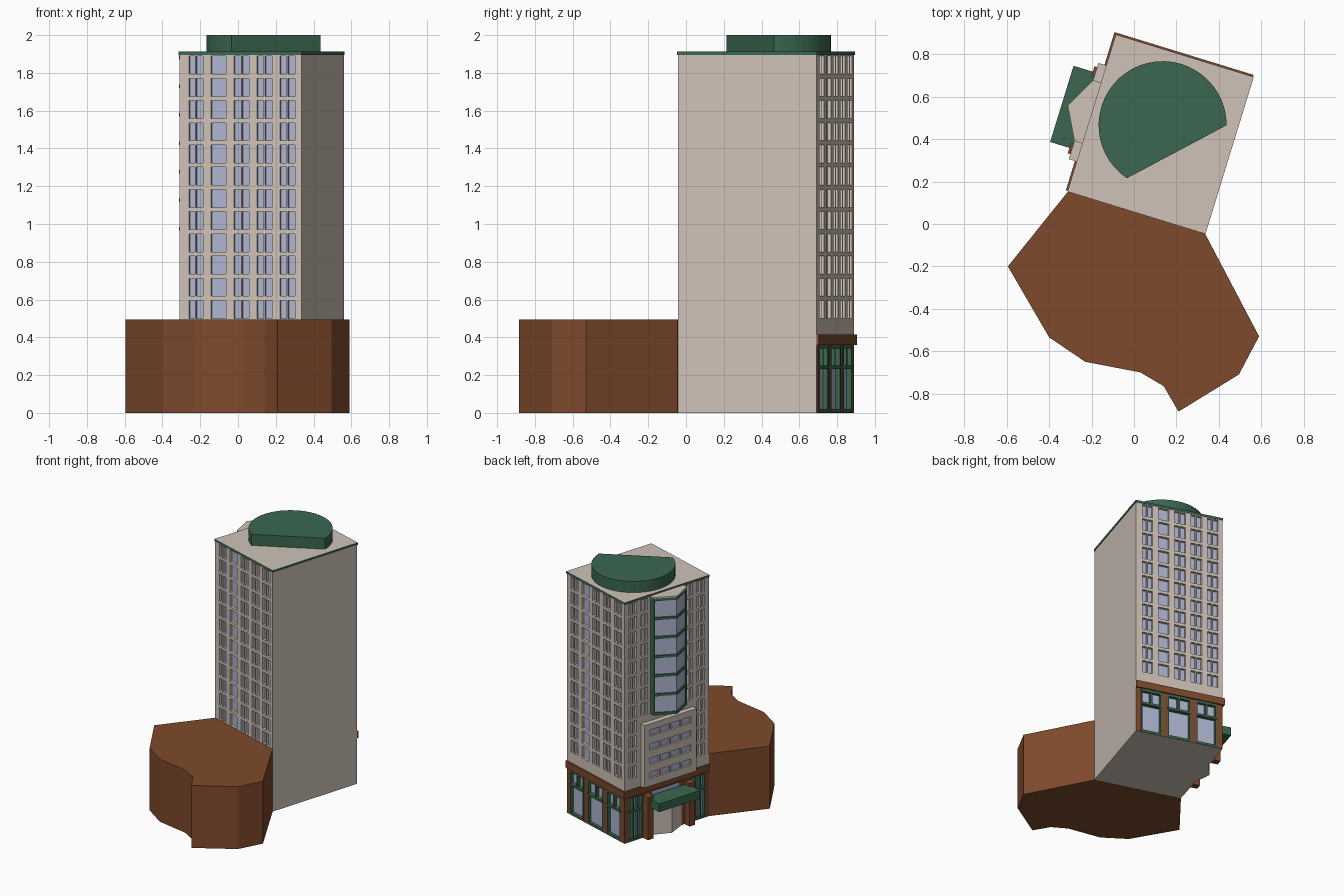
import bpy, bmesh, math
from mathutils import Vector

if "Cube" in bpy.data.objects:
    bpy.data.objects.remove(bpy.data.objects["Cube"])

def material(name, rgb):
    m = bpy.data.materials.new(name)
    m.diffuse_color = (*rgb, 1)
    m.use_nodes = True
    m.node_tree.nodes["Principled BSDF"].inputs["Base Color"].default_value = m.diffuse_color
    return m

MATS = [material("beige_stone", (0.62, 0.54, 0.475)),
        material("pale_glass", (0.42, 0.46, 0.63)),
        material("dark_green", (0.043, 0.135, 0.08)),
        material("brown_brick", (0.21, 0.068, 0.025))]
BEIGE, GLASS, GREEN, BROWN = range(4)

# Tower plan: local axes s (width) and t (depth), turned about its front left corner
W, D = 0.675, 0.769
MID = D / 2
CORNER, TURN = (-0.31, 0.155, 0), math.radians(-17.1)

def finish(name, bm, local=True):
    bmesh.ops.remove_doubles(bm, verts=bm.verts, dist=1e-5)
    me = bpy.data.meshes.new(name)
    bm.to_mesh(me)
    bm.free()
    for m in MATS:
        me.materials.append(m)
    ob = bpy.data.objects.new(name, me)
    bpy.context.collection.objects.link(ob)
    if local:
        ob.location, ob.rotation_euler.z = CORNER, TURN
    return ob

def face(bm, pts, mat):
    f = bm.faces.new([bm.verts.new(p) for p in pts])
    f.material_index = mat

def prism(bm, poly, z0, z1, mat, top=None):
    """Counter-clockwise outline extruded from z0 to z1."""
    n = len(poly)
    face(bm, [(x, y, z0) for x, y in reversed(poly)], mat)
    face(bm, [(x, y, z1) for x, y in poly], mat if top is None else top)
    for i in range(n):
        a, b = poly[i], poly[(i + 1) % n]
        face(bm, [(*a, z0), (*b, z0), (*b, z1), (*a, z1)], mat)

def rect(s0, s1, t0, t1):
    return [(s0, t0), (s1, t0), (s1, t1), (s0, t1)]

def solids(name, mat, parts, local=True):
    bm = bmesh.new()
    for poly, z0, z1 in parts:
        prism(bm, poly, z0, z1, mat)
    return finish(name, bm, local)

def panel(bm, p0, p1, z0, z1, cols=(), rows=(), depth=0.02, wall=BEIGE, reveal=BEIGE):
    """Wall from p0 to p1 with recessed panes wherever a column crosses a row."""
    p0, p1 = Vector(p0), Vector(p1)
    d = (p1 - p0).normalized()
    out = Vector((d.y, -d.x))
    def P(x, z, k=0):
        q = p0 + d * x - out * k
        return (q.x, q.y, z)
    xs = sorted({0, (p1 - p0).length, *[v for c in cols for v in c]})
    zs = sorted({z0, z1, *[v for r in rows for v in r]})
    for a, b in zip(xs, xs[1:]):
        for c, e in zip(zs, zs[1:]):
            if (a, b) in cols and (c, e) in rows:
                ring = [(a, c), (b, c), (b, e), (a, e)]
                face(bm, [P(x, z, depth) for x, z in ring], GLASS)
                for i in range(4):
                    q, r = ring[i], ring[(i + 1) % 4]
                    face(bm, [P(*q), P(*r), P(*r, depth), P(*q, depth)], reveal)
            else:
                face(bm, [P(a, c), P(b, c), P(b, e), P(a, e)], wall)

# Tower shell with window grids
A, B, C, O = (0, D), (W, D), (W, 0), (0, 0)
ROWS = [(0.5 + 0.1176 * i, 0.595 + 0.1176 * i) for i in range(12)]
COLS = [(0.052, 0.086), (0.092, 0.13), (0.175, 0.257), (0.302, 0.341), (0.346, 0.385),
        (0.43, 0.466), (0.474, 0.513), (0.557, 0.594), (0.60, 0.64)]
half = [(0.04, 0.07), (0.078, 0.108)]
inner = [(0.15, 0.176), (0.184, 0.21)]
def both(cols):
    return cols + [(D - b, D - a) for a, b in cols]
SHOP_ROWS = [(0.015, 0.232), (0.25, 0.345)]
BACK_BAYS = [(0.04, 0.2), (0.245, 0.425), (0.47, 0.63)]
SIDE_BAYS = both([(0.035, 0.165)]) + [(0.25, D - 0.25)]
BASE, ROOF = 0.36, 1.895

bm = bmesh.new()
panel(bm, O, C, 0, 0.49)
panel(bm, O, C, 0.49, ROOF, COLS, ROWS)
panel(bm, C, B, 0, ROOF)
panel(bm, B, A, 0, BASE, BACK_BAYS, SHOP_ROWS, 0.025, BROWN, GREEN)
panel(bm, B, A, BASE, ROOF, COLS, ROWS)
panel(bm, A, O, 0, BASE, SIDE_BAYS, SHOP_ROWS, 0.025, BROWN, GREEN)
panel(bm, A, O, BASE, 0.96, both(half), ROWS[:4])
panel(bm, A, O, 0.96, ROOF, both(half + inner), ROWS[4:])
face(bm, [(0, 0, 0), (0, D, 0), (W, D, 0), (W, 0, 0)], BEIGE)
finish("tower", bm)

# Roof edge: green rim with a stone top
bm = bmesh.new()
prism(bm, rect(-0.003, W + 0.003, -0.003, D + 0.003), ROOF, 1.912, GREEN, BEIGE)
finish("roof_rim", bm)

# Rooftop drum cut by a chord
arc = [math.radians(236 * i / 32) for i in range(33)]
solids("roof_drum", GREEN, [([(0.135 + 0.302 * math.cos(a), 0.466 + 0.302 * math.sin(a))
                              for a in arc], 1.912, 2.0)], local=False)

# Low wing in front of the tower
solids("front_wing", BROWN, [([(-0.31, 0.155), (-0.595, -0.20), (-0.40, -0.535), (-0.23, -0.65),
                               (0.03, -0.70), (0.14, -0.765), (0.21, -0.885), (0.495, -0.71),
                               (0.59, -0.53), (0.335, -0.045)], 0, 0.495)], local=False)

# Brown cornice above the shop floor
solids("cornice", BROWN, [(rect(-0.012, 0, 0, D + 0.012), BASE, 0.415),
                          (rect(0, W, D, D + 0.012), BASE, 0.415)])

# Green shop frames: transoms, jambs and mullions
frames = []
for a, b in BACK_BAYS:
    s0, s1, m = W - b, W - a, W - (a + b) / 2
    frames += [(rect(s0, s1, D - 0.02, D + 0.006), 0.232, 0.25),
               (rect(s0, s1, D - 0.02, D + 0.003), 0.34, BASE),
               (rect(s0, s1, D - 0.02, D + 0.003), 0.002, 0.02),
               (rect(m - 0.008, m + 0.008, D - 0.024, D), 0.25, 0.345)]
    for s in (s0, s1 - 0.01):
        frames.append((rect(s, s + 0.01, D - 0.024, D + 0.003), 0.002, BASE))
for a, b in SIDE_BAYS[:2]:
    frames += [(rect(-0.006, 0.02, a, b), 0.232, 0.25),
               (rect(-0.003, 0.02, a, b), 0.002, 0.02)]
    for k in range(4):
        t = a + (b - a - 0.01) * k / 3
        frames.append((rect(-0.003, 0.024, t, t + 0.01), 0.002, 0.35))
solids("shop_frames", GREEN, frames)

# Entrance: wedge-shaped porch, brown posts and green canopy
solids("entrance_porch", BEIGE, [([(0, 0.25), (0, D - 0.25), (-0.06, MID)], 0, 0.25)])
solids("entrance_posts", BROWN, [(rect(-0.055, 0, t - 0.025, t + 0.025), 0, 0.34)
                                 for t in (0.195, D - 0.195)])
solids("canopy", GREEN, [(rect(-0.15, 0, MID - 0.188, MID + 0.188), 0.25, 0.315)])

# Projecting stone block with four rows of windows
T0, T1, S, Z0, Z1 = 0.145, 0.62, -0.042, 0.415, 0.91
bm = bmesh.new()
cols = [(0.05 + 0.096 * i, 0.137 + 0.096 * i) for i in range(4)]
panel(bm, (S, T1), (S, T0), Z0, Z1, cols,
      [(0.475 + 0.112 * i, 0.525 + 0.112 * i) for i in range(4)], 0.015)
panel(bm, (0, T1), (S, T1), Z0, Z1)
panel(bm, (S, T0), (0, T0), Z0, Z1)
for z in (Z0, Z1):
    pts = [(x, y, z) for x, y in rect(S, 0, T0, T1)]
    face(bm, pts if z == Z1 else pts[::-1], BEIGE)
finish("stone_block", bm)

# Pointed bay window: glass core, green floor bands, green side walls, stone cap
def bay(inset):
    h = 0.15 - inset
    return [(0, MID - h), (0, MID + h), (S + inset, MID + h),
            (S - 0.079 + inset, MID), (S + inset, MID - h)]

solids("bay_glass", GLASS, [(bay(0.008), 0.97, 1.885)])
step = (1.89 - 0.965 - 0.02) / 6
solids("bay_bands", GREEN, [(bay(0), 0.965 + step * i, 0.985 + step * i) for i in range(7)])
solids("bay_sides", GREEN, [(rect(S, 0, t, t + 0.012), 0.97, 1.885)
                            for t in (MID - 0.15, MID + 0.138)])
solids("bay_cap", BEIGE, [(bay(0), 1.89, 1.9)])
